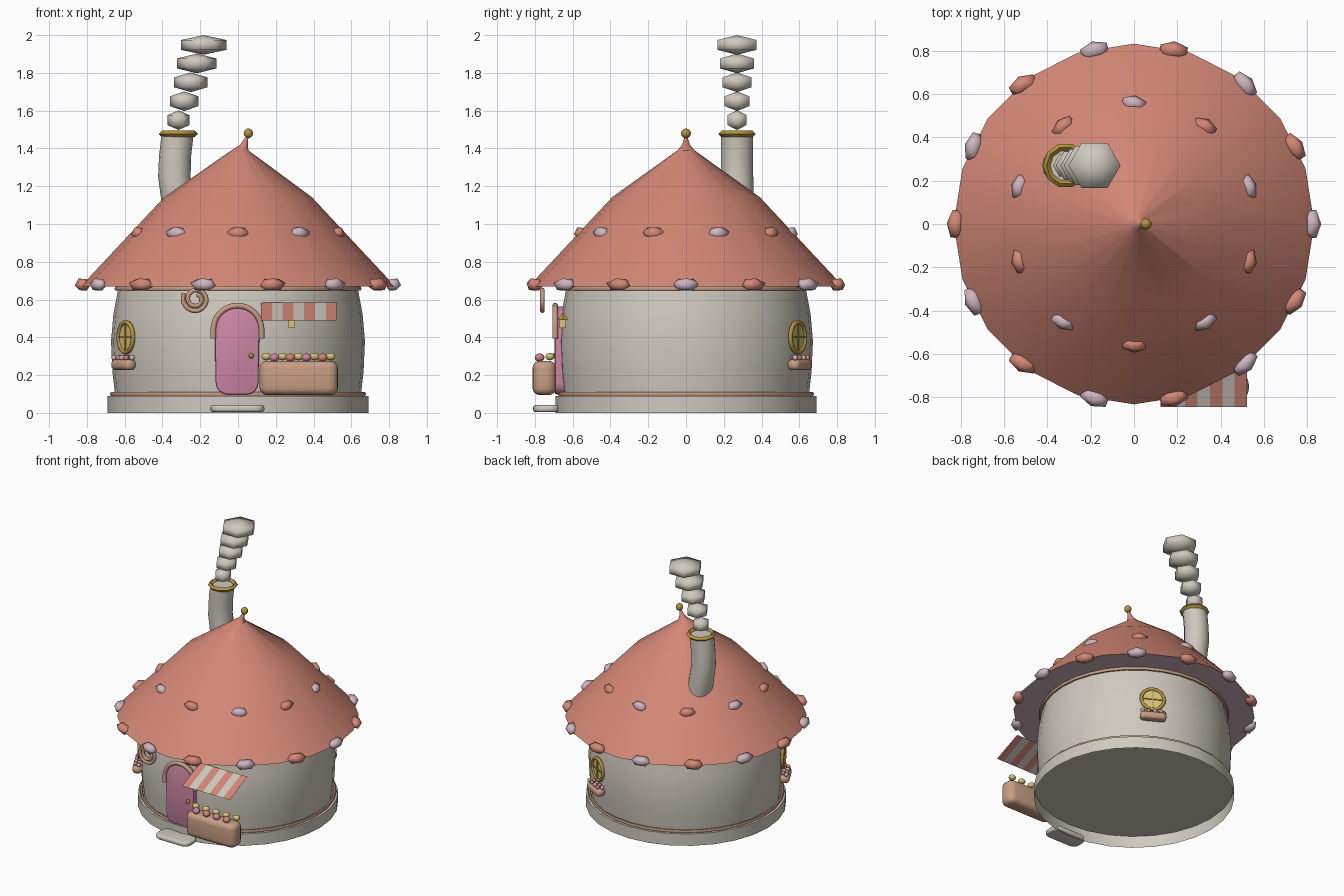
import bpy, bmesh
from math import sin, cos, pi, radians, tau
from mathutils import Matrix, Vector

if "Cube" in bpy.data.objects:
    bpy.data.objects.remove(bpy.data.objects["Cube"])


def material(name, *srgb):
    m = bpy.data.materials.new(name)
    col = [(c / 255) ** 2.2 for c in srgb] + [1]
    m.use_nodes = True
    m.diffuse_color = col
    m.node_tree.nodes["Principled BSDF"].inputs["Base Color"].default_value = col
    return m


SALMON = material("salmon", 210, 134, 117)
STONE = material("warm_stone", 206, 200, 189)
PINK = material("pink", 206, 134, 165)
TAN = material("tan_wood", 198, 156, 131)
GOLD = material("gold", 176, 146, 64)
LAVENDER = material("lavender", 206, 180, 190)
CREAM = material("cream_yellow", 216, 194, 122)


def finish(name, bm, mats, smooth=None):
    bmesh.ops.recalc_face_normals(bm, faces=bm.faces)
    me = bpy.data.meshes.new(name)
    bm.to_mesh(me)
    bm.free()
    ob = bpy.data.objects.new(name, me)
    bpy.context.collection.objects.link(ob)
    for m in mats if isinstance(mats, list) else [mats]:
        me.materials.append(m)
    if smooth:
        select(ob)
        bpy.ops.object.shade_smooth_by_angle(angle=radians(smooth))
    return ob


def select(ob):
    bpy.ops.object.select_all(action='DESELECT')
    ob.select_set(True)
    bpy.context.view_layer.objects.active = ob


def place(pos, size, frame=Matrix()):
    return frame @ Matrix.Translation(pos) @ Matrix.Diagonal((*size, 1))


def ball(name, pos, size, mat, frame=Matrix(), seg=10, rings=6):
    bm = bmesh.new()
    bmesh.ops.create_uvsphere(bm, u_segments=seg, v_segments=rings, radius=1,
                              matrix=place(pos, size, frame))
    finish(name, bm, mat, 130)


def box(name, pos, size, mat, frame=Matrix(), corner=0, edge=0):
    """Box with optional rounded upright corners and softened rims."""
    bm = bmesh.new()
    bmesh.ops.create_cube(bm, size=1, matrix=place(pos, size, frame))
    for offset, upright in ((corner, True), (edge, False)):
        if offset:
            picked = [e for e in bm.edges
                      if (abs(e.verts[0].co.z - e.verts[1].co.z) > 0.001) == upright]
            bmesh.ops.bevel(bm, geom=picked, offset=offset, segments=4,
                            profile=0.5, affect='EDGES')
    finish(name, bm, mat, 40 if corner else None)


def loft(name, rings, seg, mats, smooth=40, caps=(0, -1)):
    """Rings are (radius, centre x, centre y, z); caps lists the rings to close."""
    bm = bmesh.new()
    loops = [[bm.verts.new((x + r * cos(tau * i / seg), y + r * sin(tau * i / seg), z))
              for i in range(seg)] for r, x, y, z in rings]
    for a, b in zip(loops, loops[1:]):
        for i in range(seg):
            j = (i + 1) % seg
            bm.faces.new((a[i], a[j], b[j], b[i]))
    for c in caps:
        bm.faces.new(loops[c])
    return finish(name, bm, mats, smooth)


def tube(name, points, radius, mat, cyclic=False, res=2):
    cu = bpy.data.curves.new(name, 'CURVE')
    cu.dimensions = '3D'
    cu.bevel_depth, cu.bevel_resolution, cu.use_fill_caps = radius, res, True
    sp = cu.splines.new('POLY')
    sp.points.add(len(points) - 1)
    for p, co in zip(sp.points, points):
        p.co = (*co, 1)
    sp.use_cyclic_u = cyclic
    ob = bpy.data.objects.new(name, cu)
    bpy.context.collection.objects.link(ob)
    cu.materials.append(mat)
    select(ob)
    bpy.ops.object.convert(target='MESH')
    bpy.ops.object.shade_smooth_by_angle(angle=radians(60))


def hoop(name, r, centre, tube_r, mat, seg=32, res=1):
    x, y, z = centre
    pts = [(x + r * cos(tau * i / seg), y + r * sin(tau * i / seg), z) for i in range(seg)]
    tube(name, pts, tube_r, mat, True, res)


# Round base, hollow from below, bulging wall and its trims
loft("foundation", [(0.69, 0, 0, 0), (0.69, 0, 0, 0.09)], 28, STONE, caps=(-1,))
loft("wall", [(r, 0, 0, z) for r, z in
              ((0.65, 0.09), (0.665, 0.22), (0.672, 0.38), (0.66, 0.52), (0.632, 0.67))], 32, STONE, caps=())
hoop("lower_trim", 0.668, (0, 0, 0.1), 0.011, TAN)
hoop("upper_trim", 0.643, (0, 0, 0.658), 0.012, TAN)

# Roof with a bent tip and a paler underside
roof = loft("roof", [(0.832, 0, 0, 0.67), (0.39, 0, 0, 1.143), (0.045, 0.01, 0, 1.39),
                     (0.02, 0.032, 0, 1.42), (0.008, 0.047, 0, 1.46)], 20, [SALMON, LAVENDER])
for f in roof.data.polygons:
    f.material_index = int(f.normal.z < -0.9)
ball("finial", (0.055, 0, 1.48), (0.026,) * 3, GOLD)

# Two rows of chunky roof stones in alternating colours
for row, n, start, r, z, size in (("eave", 14, 0, 0.822, 0.679, (0.042, 0.075, 0.038)),
                                  ("upper", 10, 18, 0.556, 0.95, (0.037, 0.064, 0.038))):
    for i in range(n):
        frame = Matrix.Rotation(radians(start) + tau * i / n, 4, 'Z') @ Matrix.Translation((r, 0, z))
        frame = frame @ Matrix.Rotation(0.2 * sin(i * 2.3), 4, 'Z')
        bm = bmesh.new()
        bmesh.ops.create_icosphere(bm, subdivisions=1, radius=1, matrix=place((0, 0, 0), size, frame)
                                   @ Matrix.Rotation(0.55, 4, 'Y'))
        finish(f"{row}_stone_{i}", bm, SALMON if i % 2 else LAVENDER, 75)

# Chimney, rim and smoke
loft("chimney", [(0.09, -0.27, 0.27, 0.95), (0.088, -0.315, 0.27, 1.1), (0.086, -0.337, 0.27, 1.25),
                 (0.085, -0.333, 0.27, 1.36), (0.085, -0.32, 0.27, 1.475)], 16, STONE)
hoop("chimney_rim", 0.087, (-0.316, 0.27, 1.477), 0.017, GOLD, 10, 0)
for i, (x, z, r) in enumerate(((-0.315, 1.55, 0.059), (-0.285, 1.65, 0.075), (-0.25, 1.75, 0.089),
                               (-0.218, 1.85, 0.105), (-0.182, 1.948, 0.12))):
    # A three-ring ball is widest at cos(30) of its radius; turn a corner towards the side
    ball(f"smoke_puff_{i}", (0, 0, 0), (r / cos(pi / 6), r / cos(pi / 6), 0.052), STONE,
         Matrix.Translation((x, 0.27, z)) @ Matrix.Rotation(pi / 6, 4, 'Z'), 6, 3)

# Door: rounded outline, extruded
outline = [(0.119 * cos(pi * i / 14), 0.445 + 0.117 * sin(pi * i / 14)) for i in range(15)]
for side, first in ((-1, pi), (1, 1.5 * pi)):
    outline += [(side * 0.053 + 0.06 * cos(first + pi * i / 8), 0.158 + 0.06 * sin(first + pi * i / 8))
                for i in range(5)]
bm = bmesh.new()
face = bm.faces.new([bm.verts.new((x - 0.005, -0.63, z)) for x, z in outline])
front = bmesh.ops.extrude_face_region(bm, geom=[face])["geom"]
bmesh.ops.translate(bm, vec=(0, -0.065, 0), verts=[v for v in front if isinstance(v, bmesh.types.BMVert)])
rim = [e for e in bm.edges if all(v.co.y < -0.69 for v in e.verts)]
bmesh.ops.bevel(bm, geom=rim, offset=0.01, segments=2, profile=0.5, affect='EDGES')
finish("door", bm, PINK, 40)
arch = [(0.128, 0.395)] + [(0.128 * cos(pi * i / 16), 0.44 + 0.128 * sin(pi * i / 16))
                           for i in range(17)] + [(-0.128, 0.395)]
tube("door_arch", [(x - 0.003, -0.693, z) for x, z in arch], 0.015, TAN)
ball("door_knob", (0.07, -0.703, 0.302), (0.014,) * 3, GOLD)
box("door_step", (-0.003, -0.74, 0.023), (0.285, 0.14, 0.036), STONE, corner=0.05, edge=0.014)

# Hanging spiral sign
spiral = []
for i in range(45):
    a, r = pi * 0.85 + i / 44 * tau * 1.8, 0.07 - 0.046 * i / 44
    spiral.append((-0.223 + r * cos(a), -0.76, 0.602 + r * sin(a)))
tube("spiral_sign", spiral, 0.012, TAN)

# Striped awning
bm = bmesh.new()
STRIPES = 7
for i in range(STRIPES):
    x0, x1 = (0.122 + 0.4 * k / STRIPES for k in (i, i + 1))
    f = bm.faces.new([bm.verts.new(p) for p in ((x0, -0.845, 0.49), (x1, -0.845, 0.49),
                                                (x1, -0.63, 0.585), (x0, -0.63, 0.585))])
    f.material_index = i % 2
bmesh.ops.remove_doubles(bm, verts=bm.verts, dist=0.001)
finish("awning", bm, [SALMON, STONE])

# Lantern beneath the awning
box("lantern", (0.285, -0.652, 0.475), (0.036, 0.036, 0.05), CREAM)
loft("lantern_cap", [(0.032, 0.285, -0.652, 0.495), (0.004, 0.285, -0.652, 0.53)], 6, GOLD, None)

# Market counter with two staggered rows of produce
box("counter", (0.322, -0.75, 0.185), (0.415, 0.125, 0.18), TAN, corner=0.05, edge=0.038)
for i in range(5):
    ball(f"back_produce_{i}", (0.15 + 0.085 * i, -0.72, 0.298), (0.027, 0.024, 0.02), CREAM)
for i in range(4):
    ball(f"front_produce_{i}", (0.1925 + 0.085 * i, -0.775, 0.293), (0.027, 0.026, 0.022),
         (PINK, SALMON)[i % 2])

# Two round windows with flower boxes
for tag, angle in (("front_right", 208.5), ("back_left", 61)):
    frame = Matrix.Rotation(radians(angle), 4, 'Z')
    ring = [frame @ Vector((0.676, 0.08 * cos(tau * i / 20), 0.4 + 0.08 * sin(tau * i / 20)))
            for i in range(20)]
    bm = bmesh.new()
    bmesh.ops.create_cone(bm, cap_ends=True, segments=20, radius1=0.08, radius2=0.08, depth=0.03,
                          matrix=frame @ Matrix.Translation((0.662, 0, 0.4))
                          @ Matrix.Rotation(pi / 2, 4, 'Y'))
    finish(f"{tag}_window_pane", bm, CREAM, 40)
    tube(f"{tag}_window_frame", ring, 0.012, GOLD, True)
    for part, size in (("upright", (0.01, 0.007, 0.16)), ("crossbar", (0.01, 0.16, 0.009))):
        box(f"{tag}_window_{part}", (0.678, 0, 0.4), size, GOLD, frame)
    box(f"{tag}_flower_box", (0.69, 0, 0.255), (0.07, 0.185, 0.055), TAN, frame, 0.03, 0.022)
    for i in range(8):
        ball(f"{tag}_flower_{i}", (0.692 + 0.012 * (-1) ** i, -0.077 + 0.022 * i, 0.292),
             (0.015,) * 3, (LAVENDER, PINK, SALMON, LAVENDER)[i % 4], frame, 8, 5)
